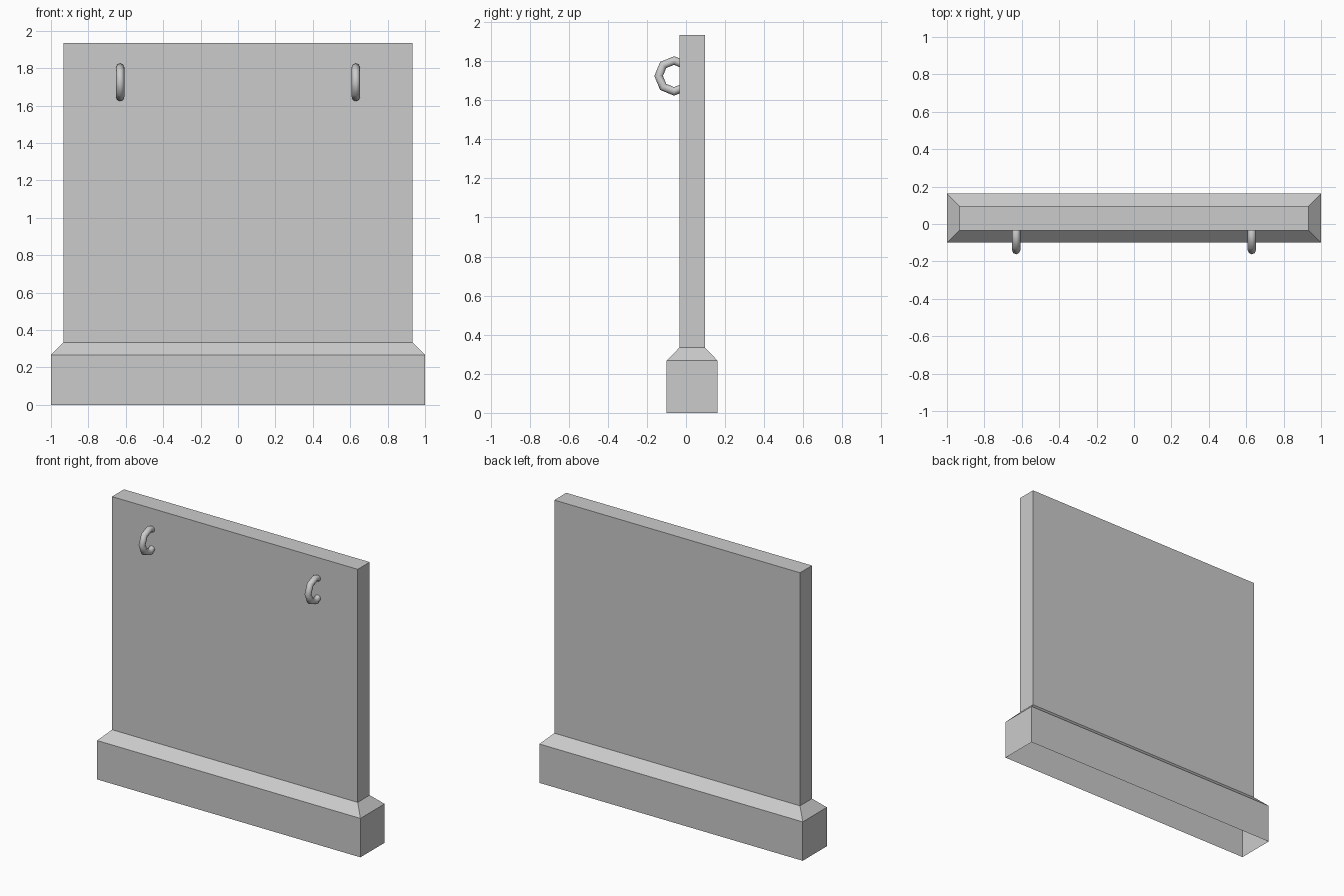
import bpy, bmesh, math

if "Cube" in bpy.data.objects:
    bpy.data.objects.remove(bpy.data.objects["Cube"])

CY = 0.031  # middle of the slab thickness


def new_object(name, bm):
    bmesh.ops.recalc_face_normals(bm, faces=bm.faces)
    mesh = bpy.data.meshes.new(name)
    bm.to_mesh(mesh)
    bm.free()
    obj = bpy.data.objects.new(name, mesh)
    bpy.context.collection.objects.link(obj)
    return obj


# Slab: stacked rectangles (half width, half depth, height), open underneath
bm = bmesh.new()
rings = []
for hx, hy, z in [(1, 0.131, 0), (1, 0.131, 0.267), (0.933, 0.065, 0.334), (0.933, 0.065, 1.934)]:
    rings.append([bm.verts.new((sx * hx, CY + sy * hy, z))
                  for sx, sy in [(-1, -1), (1, -1), (1, 1), (-1, 1)]])
for low, high in zip(rings, rings[1:]):
    for i in range(4):
        j = (i + 1) % 4
        bm.faces.new((low[i], low[j], high[j], high[i]))
bm.faces.new(rings[-1])
new_object("barrier_slab", bm)

# Lifting loops: eight-sided rings half sunk into the front face
for side, x in (("left", -0.63), ("right", 0.63)):
    bpy.ops.mesh.primitive_torus_add(
        major_segments=8, minor_segments=8, major_radius=0.079, minor_radius=0.022,
        location=(x, -0.061, 1.724), rotation=(0, math.pi / 2, 0))
    loop = bpy.context.object
    loop.name = side + "_lifting_loop"
    bpy.ops.object.shade_smooth()
